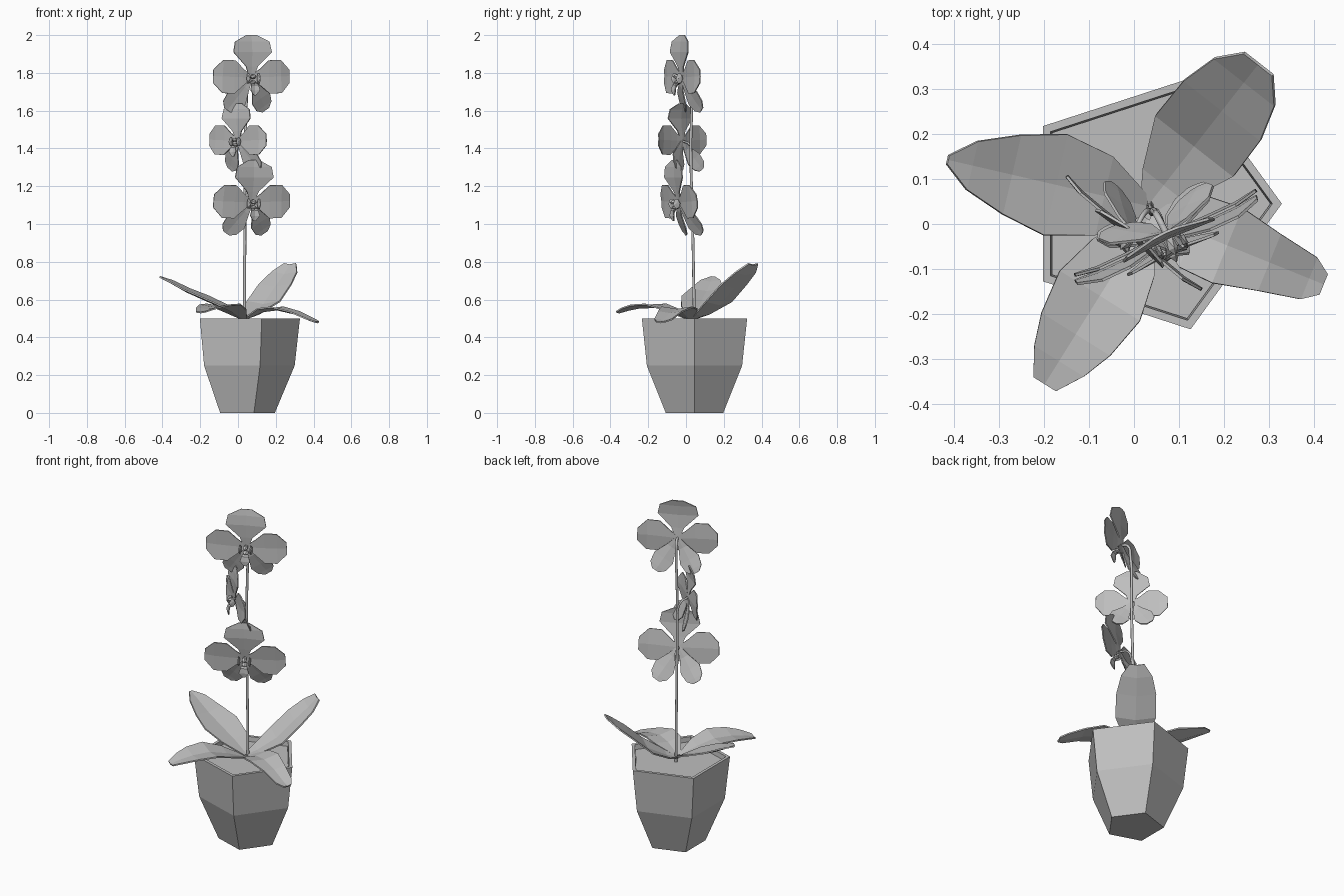
import bpy, bmesh, math
from mathutils import Matrix, Vector

if "Cube" in bpy.data.objects:
    bpy.data.objects.remove(bpy.data.objects["Cube"], do_unlink=True)

grey = bpy.data.materials.new("plain grey")
grey.use_nodes = True
COLOUR = (0.52, 0.52, 0.52, 1)
grey.diffuse_color = COLOUR
grey.node_tree.nodes["Principled BSDF"].inputs["Base Color"].default_value = COLOUR


def finish(name, bm, thickness=0):
    bmesh.ops.recalc_face_normals(bm, faces=bm.faces)
    mesh = bpy.data.meshes.new(name)
    bm.to_mesh(mesh)
    bm.free()
    mesh.materials.append(grey)
    obj = bpy.data.objects.new(name, mesh)
    bpy.context.collection.objects.link(obj)
    if thickness:
        mod = obj.modifiers.new("thickness", 'SOLIDIFY')
        mod.thickness = thickness
        mod.offset = 0
    return obj


def add_blade(bm, stations, frame, groove):
    """Folded strip along local x; each station is (distance, half width, height)."""
    previous = None
    for s, w, h in stations:
        row = [bm.verts.new(frame @ Vector((s, side * w, h - (side == 0) * groove * w)))
               for side in (-1, 0, 1)]
        if previous:
            for i in (0, 1):
                bm.faces.new((previous[i], row[i], row[i + 1], previous[i + 1]))
        previous = row


def add_blob(bm, frame, centre, size):
    bmesh.ops.create_icosphere(bm, subdivisions=1, radius=1,
                               matrix=frame @ Matrix.Translation(centre)
                               @ Matrix.Diagonal((*size, 1)))


def tube(name, points, radius):
    curve = bpy.data.curves.new(name, 'CURVE')
    curve.dimensions = '3D'
    curve.bevel_depth = radius
    curve.bevel_resolution = 1
    curve.resolution_u = 4
    curve.use_fill_caps = True
    spline = curve.splines.new('BEZIER')
    spline.bezier_points.add(len(points) - 1)
    for p, co in zip(spline.bezier_points, points):
        p.co = co
        p.handle_left_type = p.handle_right_type = 'AUTO'
    curve.materials.append(grey)
    obj = bpy.data.objects.new(name, curve)
    bpy.context.collection.objects.link(obj)


# Five-sided pot with a rim, inner wall and soil
def pot_part(name, profile, cap_first, cap_last):
    bm = bmesh.new()
    rings = [[bm.verts.new((0.035 + r * math.cos(i * math.tau / 5),
                            0.045 + r * math.sin(i * math.tau / 5), z))
              for i in range(5)] for r, z in profile]
    for a, b in zip(rings, rings[1:]):
        for i in range(5):
            j = (i + 1) % 5
            bm.faces.new((a[i], a[j], b[j], b[i]))
    if cap_first:
        bm.faces.new(rings[0])
    if cap_last:
        bm.faces.new(rings[-1])
    return finish(name, bm)


pot_part("pot", [(0.16, 0), (0.265, 0.25), (0.293, 0.5), (0.272, 0.5), (0.268, 0.46)],
         True, True)
pot_part("soil", [(0.266, 0.455), (0.268, 0.472)], True, True)

# Leaves: base x, base y, heading, stations
leaves = {
    "left_leaf": (0.03, 0.04, 52, [(0, .02, .5), (.06, .06, .525), (.17, .11, .59),
                                   (.27, .108, .68), (.35, .085, .745), (.4, .04, .79)]),
    "right_back_leaf": (0.03, 0.04, 167, [(0, .02, .5), (.1, .09, .565), (.21, .115, .615),
                                          (.31, .09, .655), (.4, .055, .7), (.455, .01, .72)]),
    "right_front_leaf": (0.03, 0.01, 238, [(0, .02, .5), (.1, .08, .545), (.2, .105, .575),
                                           (.3, .09, .57), (.37, .065, .555), (.43, .03, .535)]),
    "left_front_leaf": (0.04, 0.02, -22, [(0, .02, .5), (.1, .085, .55), (.18, .09, .56),
                                          (.28, .068, .535), (.375, .05, .495), (.41, .025, .482)]),
}
for name, (x, y, heading, stations) in leaves.items():
    bm = bmesh.new()
    frame = Matrix.Translation((x, y, 0)) @ Matrix.Rotation(math.radians(heading), 4, 'Z')
    add_blade(bm, stations, frame, 0.15)
    finish(name, bm, 0.008)

# Blossoms: five petals each, with a small column, side lobes and lip
TOP = [(0, .012, 0), (.06, .035, .008), (.135, .112, .018), (.19, .1, .012), (.225, .03, 0)]
SIDE = [(0, .01, 0), (.05, .045, .006), (.1, .088, .01), (.17, .088, .01), (.222, .035, 0)]
LOWER = [(0, .01, 0), (.06, .028, -.008), (.13, .06, -.03), (.18, .05, -.05), (.205, .022, -.06)]
LIP = [(0, .008, 0), (.03, .02, .01), (.055, .028, .0), (.075, .008, -.02)]
PETALS = [(90, TOP), (2, SIDE), (178, SIDE), (-57, LOWER), (-123, LOWER)]


def blossom(name, centre, turn, pitch, size):
    frame = (Matrix.Translation(centre) @ Matrix.Rotation(math.radians(turn), 4, 'Z')
             @ Matrix.Rotation(math.radians(90 + pitch), 4, 'X') @ Matrix.Scale(size, 4))
    bm = bmesh.new()
    for angle, shape in PETALS:
        add_blade(bm, shape, frame @ Matrix.Rotation(math.radians(angle), 4, 'Z'), 0.06)
    finish(name + "_petals", bm, 0.006)

    bm = bmesh.new()
    add_blob(bm, frame, (0, 0.005, 0.025), (.014, .014, .03))
    for side in (-1, 1):
        add_blob(bm, frame, (side * .03, -.005, .03), (.008, .03, .022))
    add_blob(bm, frame, (0, -.025, .025), (.018, .012, .022))
    finish(name + "_centre", bm)

    bm = bmesh.new()
    tongue = (frame @ Matrix.Translation((0, -.02, .02))
              @ Matrix.Rotation(math.radians(-90), 4, 'Z')
              @ Matrix.Rotation(math.radians(-35), 4, 'Y'))
    add_blade(bm, LIP, tongue, 0.2)
    finish(name + "_lip", bm, 0.005)


flowers = {
    "upper_blossom": ((0.07, -0.02, 1.775), 25, 0, 1.0),
    "middle_blossom": ((0.0, -0.02, 1.44), -40, 0, 0.88),
    "lower_blossom": ((0.072, -0.035, 1.115), 25, 7, 1.0),
}
for name, spec in flowers.items():
    blossom(name, *spec)

# Main stem arching into the top blossom, and short stalks to the others
tube("stem", [(.035, .045, .46), (.036, .037, .9), (.04, .025, 1.4), (.047, .025, 1.7),
              (.055, .012, 1.765), (.07, -.018, 1.775)], 0.008)
for name in ("middle_blossom", "lower_blossom"):
    x, y, z = flowers[name][0]
    tube(name + "_stalk", [(.038, .03, z - .09), ((x + .04) / 2, .02, z - .02), (x, y, z)], 0.006)
